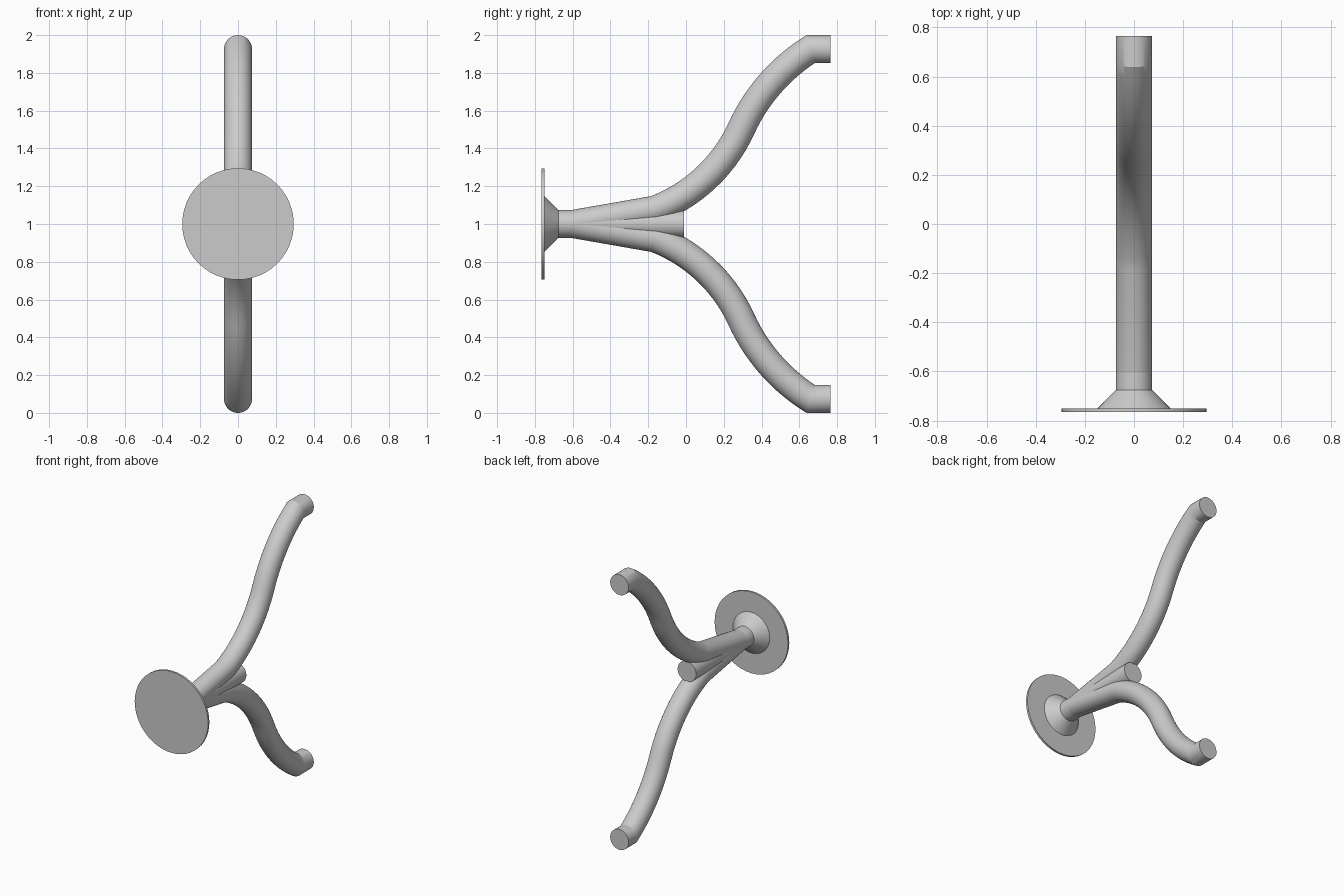
import bpy, bmesh
from math import sin, cos, pi, radians, hypot
from mathutils import Vector

cube = bpy.data.objects.get("Cube")
if cube:
    bpy.data.objects.remove(cube, do_unlink=True)

R = 0.074        # tube radius
MID = 1.0        # height of the central axis
SIDES = 48

steel = bpy.data.materials.new("light_grey")
steel.use_nodes = True
GREY = (0.6, 0.6, 0.6, 1)
steel.diffuse_color = GREY
steel.node_tree.nodes["Principled BSDF"].inputs["Base Color"].default_value = GREY


def skin(name, rings):
    """Join closed rings of points into a capped, smooth-shaded body."""
    bm = bmesh.new()
    loops = [[bm.verts.new(p) for p in ring] for ring in rings]
    for a, b in zip(loops, loops[1:]):
        for i in range(SIDES):
            j = (i + 1) % SIDES
            bm.faces.new((a[i], a[j], b[j], b[i]))
    bm.faces.new(loops[0])
    bm.faces.new(loops[-1])
    bmesh.ops.recalc_face_normals(bm, faces=bm.faces)
    mesh = bpy.data.meshes.new(name)
    bm.to_mesh(mesh)
    bm.free()
    mesh.materials.append(steel)
    obj = bpy.data.objects.new(name, mesh)
    bpy.context.collection.objects.link(obj)
    bpy.ops.object.select_all(action="DESELECT")
    obj.select_set(True)
    bpy.context.view_layer.objects.active = obj
    bpy.ops.object.shade_smooth_by_angle(angle=radians(25))


def lathe(name, profile):
    """Body of revolution about the central y axis from (y, radius) pairs."""
    turn = [2 * pi * i / SIDES for i in range(SIDES)]
    skin(name, [[(r * cos(t), y, MID + r * sin(t)) for t in turn] for y, r in profile])


def tube(name, path):
    """Round tube along a (y, z) path with mitred joints."""
    pts = [Vector(p) for p in path]
    rings = []
    for k, p in enumerate(pts):
        d_in = (p - pts[max(k - 1, 0)]).normalized() if k else (pts[1] - p).normalized()
        d_out = (pts[k + 1] - p).normalized() if k < len(pts) - 1 else d_in
        t = (d_in + d_out).normalized()
        w = R / t.dot(d_in)
        rings.append([(R * cos(a), p.x - t.y * w * sin(a), p.y + t.x * w * sin(a))
                      for a in (2 * pi * i / SIDES for i in range(SIDES))])
    skin(name, rings)


def arc(start, end, turn, steps=14):
    """Points of a circular arc that bends by the given angle, start left out."""
    a, b = Vector(start), Vector(end)
    chord = b - a
    normal = Vector((-chord.y, chord.x))
    centre = (a + b) / 2 + normal * (0.5 * cos(turn / 2) / sin(turn / 2))
    v = a - centre
    out = []
    for i in range(1, steps + 1):
        t = turn * i / steps
        out.append((centre.x + v.x * cos(t) - v.y * sin(t),
                    centre.y + v.x * sin(t) + v.y * cos(t)))
    return out


# Wall plate, flared collar and straight centre tube
lathe("wall_plate", [(-0.765, 0.295), (-0.75, 0.295)])
lathe("collar", [(-0.75, 0.148), (-0.675, R)])
lathe("centre_tube", [(-0.675, R), (-0.01, R)])

# S-shaped arms, mirrored above and below the centre tube
root, bend, waist, wrist, tip = (-0.6, 0), (-0.165, 0.076), (0.295, 0.51), (0.66, 0.926), (0.765, 0.926)
path = [root, bend] + arc(bend, waist, radians(45)) + arc(waist, wrist, radians(-33)) + [tip]
for name, side in (("upper_arm", 1), ("lower_arm", -1)):
    tube(name, [(y, MID + side * z) for y, z in path])
